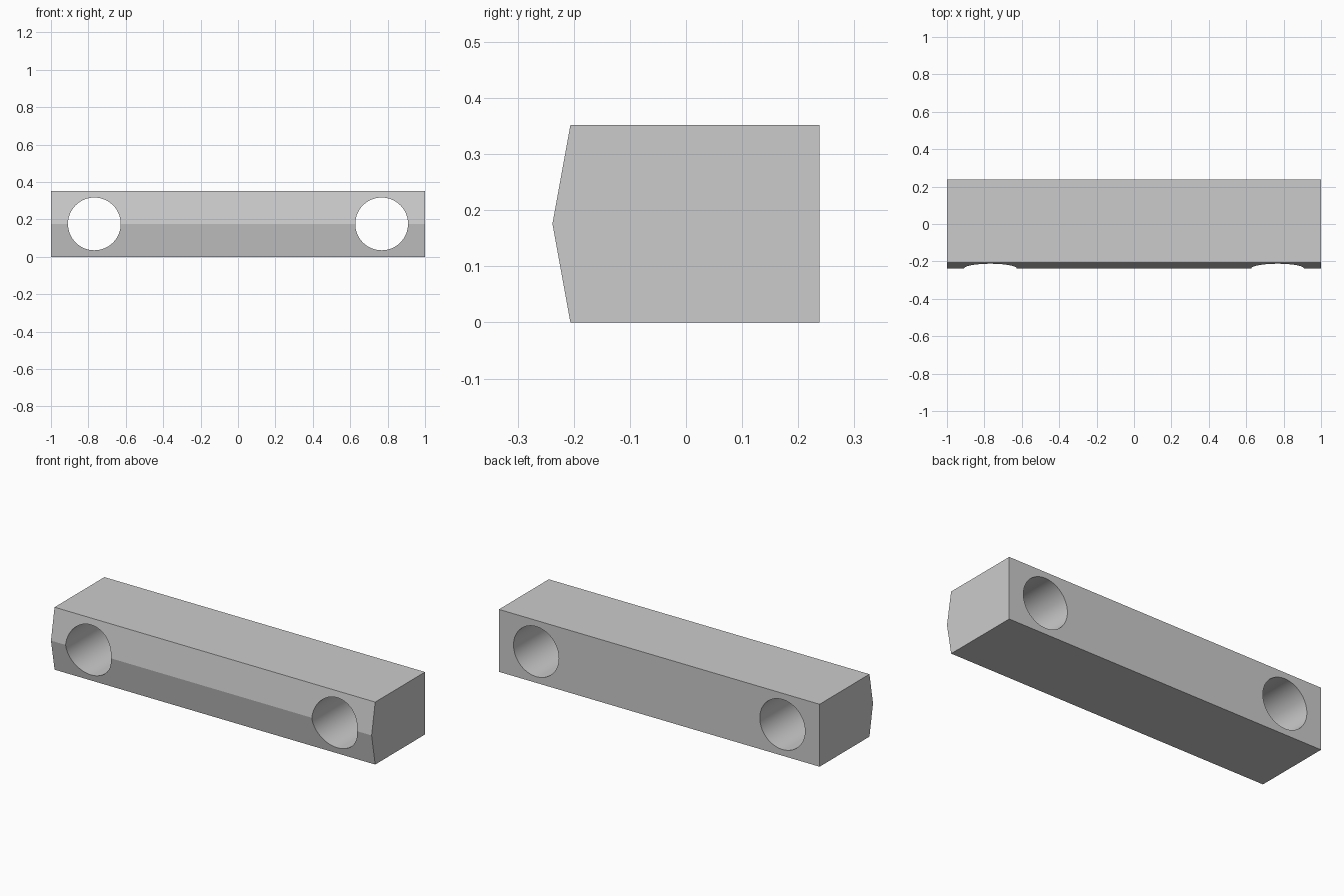
import bpy
import bmesh
from math import radians

cube = bpy.data.objects.get("Cube")
if cube:
    bpy.data.objects.remove(cube, do_unlink=True)

HEIGHT = 0.352
MIDDLE = HEIGHT / 2
BACK, SHOULDER, RIDGE = 0.238, -0.206, -0.238

grey = bpy.data.materials.new("plain grey")
grey.use_nodes = True
colour = (0.6, 0.6, 0.6, 1)
grey.diffuse_color = colour
grey.node_tree.nodes["Principled BSDF"].inputs["Base Color"].default_value = colour

# Bar: side profile with a shallow front ridge, extruded along x
bm = bmesh.new()
profile = [(BACK, 0), (BACK, HEIGHT), (SHOULDER, HEIGHT), (RIDGE, MIDDLE), (SHOULDER, 0)]
end = bm.faces.new([bm.verts.new((-1, y, z)) for y, z in profile])
extruded = bmesh.ops.extrude_face_region(bm, geom=[end])["geom"]
bmesh.ops.translate(bm, vec=(2, 0, 0),
                    verts=[v for v in extruded if isinstance(v, bmesh.types.BMVert)])
bmesh.ops.recalc_face_normals(bm, faces=bm.faces)
mesh = bpy.data.meshes.new("bar")
bm.to_mesh(mesh)
bm.free()
mesh.materials.append(grey)
bar = bpy.data.objects.new("bar", mesh)
bpy.context.collection.objects.link(bar)

# Round through holes near both ends
cutters = []
for side, x in (("right", -0.768), ("left", 0.768)):
    bpy.ops.mesh.primitive_cylinder_add(vertices=96, radius=0.141, depth=1,
                                        location=(x, 0, MIDDLE),
                                        rotation=(radians(90), 0, 0))
    cutter = bpy.context.object
    cutter.name = side + "_hole_cutter"
    cutter.data.materials.append(grey)
    hole = bar.modifiers.new(side + " hole", 'BOOLEAN')
    hole.operation = 'DIFFERENCE'
    hole.solver = 'EXACT'
    hole.object = cutter
    cutters.append(cutter)

# Apply the cuts, then smooth the bores while keeping every rim and ridge sharp
bpy.ops.object.select_all(action='DESELECT')
bar.select_set(True)
bpy.context.view_layer.objects.active = bar
for name in [m.name for m in bar.modifiers]:
    bpy.ops.object.modifier_apply(modifier=name)
for cutter in cutters:
    bpy.data.objects.remove(cutter, do_unlink=True)
bpy.ops.object.shade_smooth_by_angle(angle=radians(15))
